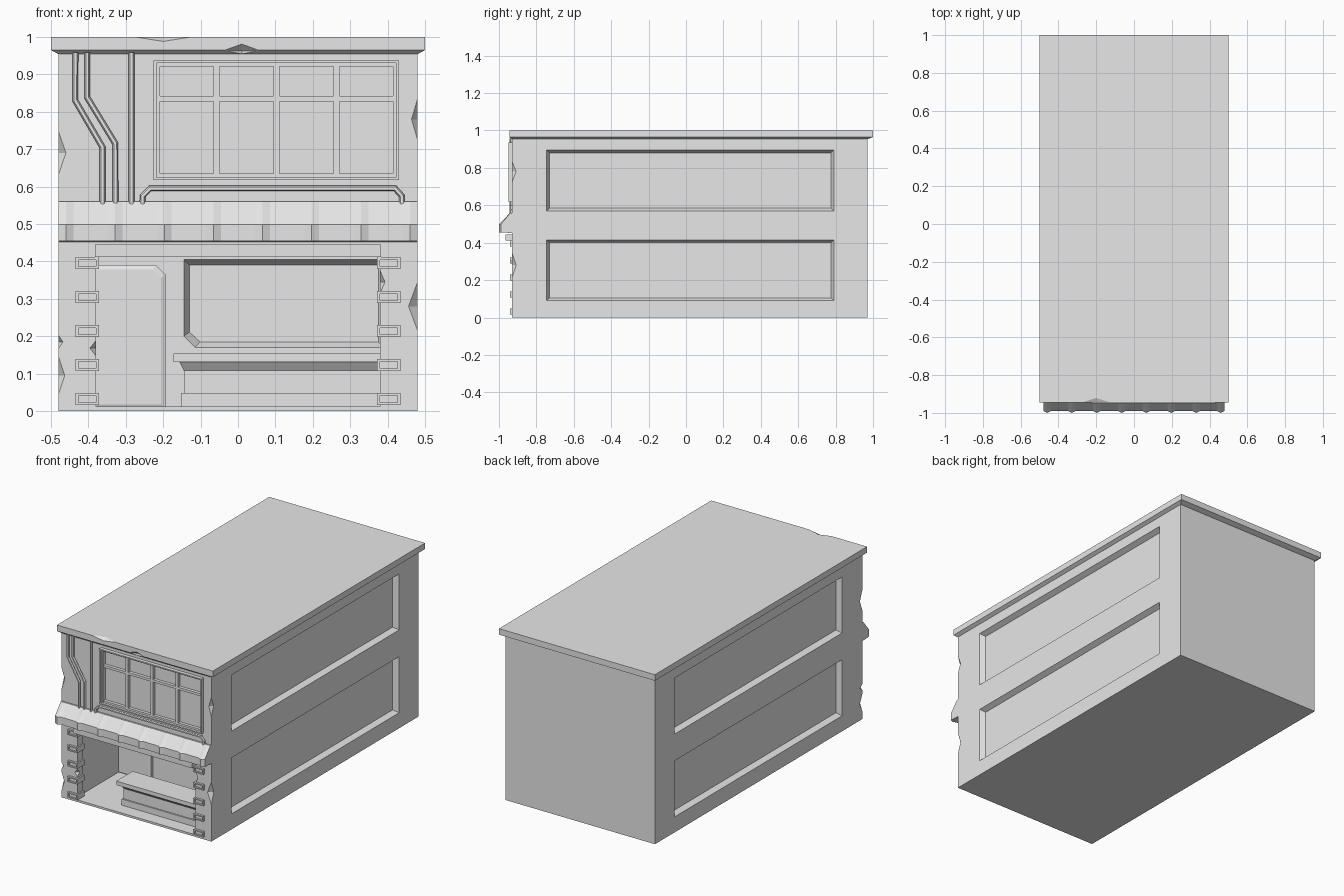
import bpy
import bmesh
from mathutils import Vector

if "Cube" in bpy.data.objects:
    bpy.data.objects.remove(bpy.data.objects["Cube"], do_unlink=True)

grey = bpy.data.materials.new("plain grey")
grey.use_nodes = True
grey.diffuse_color = (0.8, 0.8, 0.8, 1)
grey.node_tree.nodes["Principled BSDF"].inputs["Base Color"].default_value = (0.8, 0.8, 0.8, 1)

FRONT = -0.93


def loft(name, rings):
    """Closed solid through a series of matching rings of points."""
    bm = bmesh.new()
    loops = [[bm.verts.new(p) for p in ring] for ring in rings]
    n = len(loops[0])
    for a, b in zip(loops, loops[1:]):
        for i in range(n):
            j = (i + 1) % n
            bm.faces.new((a[i], a[j], b[j], b[i]))
    bm.faces.new(loops[0])
    bm.faces.new(loops[-1])
    bmesh.ops.recalc_face_normals(bm, faces=bm.faces)
    mesh = bpy.data.meshes.new(name)
    bm.to_mesh(mesh)
    bm.free()
    mesh.materials.append(grey)
    ob = bpy.data.objects.new(name, mesh)
    bpy.context.collection.objects.link(ob)
    return ob


def rect(x0, x1, y0, y1, z):
    return [(x0, y0, z), (x1, y0, z), (x1, y1, z), (x0, y1, z)]


def box(name, x, y, z):
    return loft(name, [rect(*x, *y, z[0]), rect(*x, *y, z[1])])


def chip(centre, size):
    """Octahedral cutter for a broken edge."""
    c = Vector(centre)
    bm = bmesh.new()
    for axis in range(3):
        for s in (-1, 1):
            p = c.copy()
            p[axis] += s * size[axis]
            bm.verts.new(p)
    bmesh.ops.convex_hull(bm, input=bm.verts)
    mesh = bpy.data.meshes.new("chip")
    bm.to_mesh(mesh)
    bm.free()
    mesh.materials.append(grey)
    ob = bpy.data.objects.new("chip", mesh)
    bpy.context.collection.objects.link(ob)
    return ob


def cut(target, cutters):
    """Subtract the cutters, then remove them."""
    for c in cutters:
        m = target.modifiers.new("cut", "BOOLEAN")
        m.operation, m.solver, m.object = "DIFFERENCE", "EXACT", c
    bpy.context.view_layer.update()
    graph = bpy.context.evaluated_depsgraph_get()
    mesh = bpy.data.meshes.new_from_object(target.evaluated_get(graph))
    target.modifiers.clear()
    target.data = mesh
    for c in cutters:
        bpy.data.objects.remove(c, do_unlink=True)


def side_panel(side, z0, z1):
    """Bevelled recess cutter on one long wall."""
    rings = []
    for x, grow in ((0.51, 0.015), (0.45, -0.015)):
        y0, y1, a, b = -0.745 - grow, 0.79 + grow, z0 - grow, z1 + grow
        rings.append([(side * x, y, z) for y, z in ((y0, a), (y1, a), (y1, b), (y0, b))])
    return loft("panel_cutter", rings)


def grown(profile, y, grow):
    """An x-z profile placed at y and scaled outward by a small distance."""
    xs, zs = zip(*profile)
    cx, cz = (min(xs) + max(xs)) / 2, (min(zs) + max(zs)) / 2
    kx = 1 + 2 * grow / (max(xs) - min(xs))
    kz = 1 + 2 * grow / (max(zs) - min(zs))
    return [(cx + (x - cx) * kx, y, cz + (z - cz) * kz) for x, z in profile]


# Main block with shop room, opening, side panels and worn edges
body = box("building_body", (-0.48, 0.48), (FRONT, 0.97), (0, 0.96))
window_shape = [(-0.145, 0.2), (-0.115, 0.17), (0.39, 0.17), (0.39, 0.405), (-0.145, 0.405)]
cutters = [
    box("room", (-0.4, 0.4), (-0.88, -0.5), (0.012, 0.43)),
    box("opening", (-0.38, 0.38), (-1, -0.8), (0.012, 0.42)),
    box("pane_recess", (-0.218, 0.423), (-1, FRONT + 0.012), (0.624, 0.93)),
    loft("back_recess", [grown(window_shape, -0.53, 0.015), grown(window_shape, -0.47, -0.015)]),
]
for side in (-1, 1):
    cutters += [side_panel(side, 0.09, 0.415), side_panel(side, 0.57, 0.895)]
for x, z, width, height in (
    (-0.48, 0.69, 0.02, 0.058), (-0.48, 0.185, 0.012, 0.018), (-0.48, 0.095, 0.017, 0.05),
    (0.48, 0.78, 0.016, 0.055), (0.48, 0.28, 0.024, 0.065),
    (-0.38, 0.168, 0.016, 0.02), (0.38, 0.345, 0.013, 0.03),
):
    cutters.append(chip((x, FRONT, z), (width, 0.022, height)))
cut(body, cutters)

# Roof slab with sloped underside and two chips
roof = loft("roof_slab", [
    rect(-0.48, 0.48, -0.932, 0.972, 0.954),
    rect(-0.5, 0.5, -0.945, 1, 0.965),
    rect(-0.5, 0.5, -0.945, 1, 1),
])
cut(roof, [
    chip((-0.2, -0.945, 1), (0.075, 0.024, 0.012)),
    chip((0.01, -0.945, 0.963), (0.05, 0.02, 0.018)),
])

# Awning with raised ribs
sections = []
ribs = 7
for i in range(ribs + 1):
    centre = -0.46 + 0.92 * i / ribs
    for dx, out in ((-0.02, 0.06), (0, 0.07), (0.02, 0.06)):
        x = centre + dx
        sections.append([
            (x, FRONT + 0.01, 0.56), (x, FRONT - out * 0.15, 0.56), (x, FRONT - out, 0.498),
            (x, FRONT - out, 0.455), (x, FRONT + 0.01, 0.452),
        ])
loft("awning", sections)
box("opening_lintel", (-0.382, 0.382), (-0.965, -0.9), (0.412, 0.445))

# Upper window: rim, then glazing bars
for name, x, z in (
    ("left", (-0.226, -0.218), (0.617, 0.937)), ("right", (0.423, 0.431), (0.617, 0.937)),
    ("bottom", (-0.226, 0.431), (0.617, 0.624)), ("top", (-0.226, 0.431), (0.93, 0.937)),
):
    box("window_rim_" + name, x, (-0.95, -0.91), z)
for i in range(5):
    x = -0.217 + 0.16 * i
    box("window_upright", (x - 0.008, x + 0.008), (-0.937, -0.91), (0.62, 0.935))
for z in (0.628, 0.835, 0.928):
    box("window_crossbar", (-0.22, 0.425), (-0.936, -0.91), (z - 0.007, z + 0.007))


# Wall pipes
def pipe(name, points):
    curve = bpy.data.curves.new(name, "CURVE")
    curve.dimensions = "3D"
    curve.bevel_depth, curve.bevel_resolution, curve.use_fill_caps = 0.008, 1, True
    line = curve.splines.new("POLY")
    line.points.add(len(points) - 1)
    for p, (x, z) in zip(line.points, points):
        p.co = (x, FRONT - 0.007, z, 1)
    line.use_smooth = False
    curve.materials.append(grey)
    bpy.context.collection.objects.link(bpy.data.objects.new(name, curve))


pipe("bent_pipe_outer", [(-0.435, 0.958), (-0.435, 0.83), (-0.362, 0.705), (-0.362, 0.545)])
pipe("bent_pipe_inner", [(-0.403, 0.958), (-0.403, 0.838), (-0.328, 0.715), (-0.328, 0.545)])
pipe("straight_pipe", [(-0.285, 0.958), (-0.285, 0.545)])
pipe("window_pipe", [(-0.255, 0.545), (-0.255, 0.575), (-0.235, 0.595),
                     (0.42, 0.595), (0.438, 0.575), (0.438, 0.545)])

# Corner stones beside the opening, each with a sunken face
for side in (-1, 1):
    for i in range(5):
        z = 0.032 + 0.0908 * i
        xs = sorted((side * 0.372, side * 0.435))
        stone = box("corner_stone", xs, (-0.942, -0.875), (z - 0.016, z + 0.016))
        cut(stone, [box("sink", (xs[0] + 0.008, xs[1] - 0.008), (-1, -0.934), (z - 0.009, z + 0.009))])

# Door on the back wall of the room
door_shape = [(-0.4, 0.012), (-0.2, 0.012), (-0.2, 0.36), (-0.224, 0.384), (-0.4, 0.384)]
loft("inner_door", [grown(door_shape, -0.49, 0.006), grown(door_shape, -0.52, 0.006),
                    grown(door_shape, -0.525, -0.006)])

# Serving counter
box("counter_top", (-0.172, 0.4), (-0.87, -0.72), (0.131, 0.154))
loft("counter_neck", [rect(-0.145, 0.4, -0.842, -0.74, 0.108), rect(-0.157, 0.4, -0.86, -0.73, 0.132)])
box("counter_body", (-0.145, 0.4), (-0.842, -0.74), (0.01, 0.11))
box("counter_plinth", (-0.152, 0.4), (-0.85, -0.735), (0.01, 0.048))
